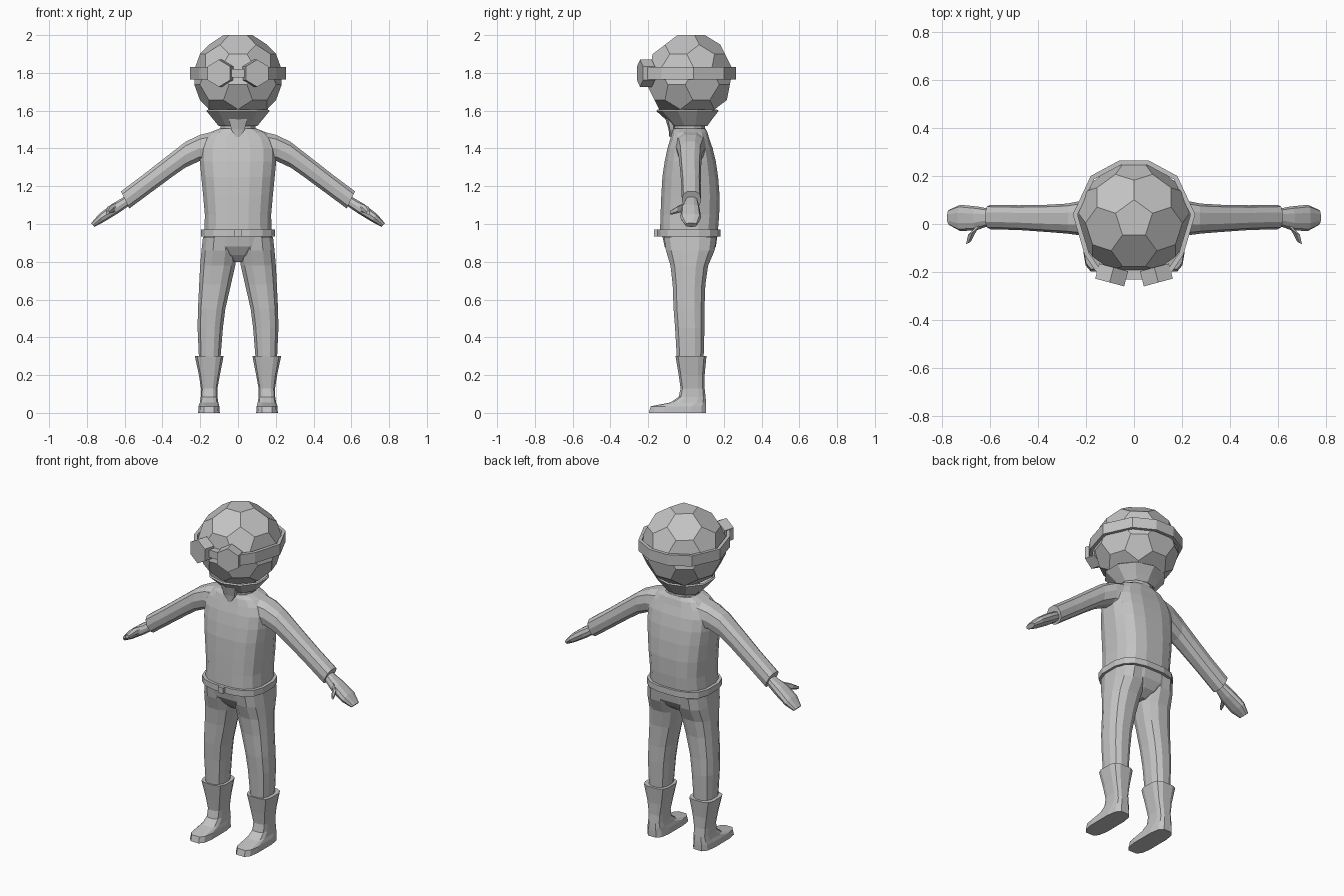
import bpy, bmesh, math
from mathutils import Vector, Matrix

cube = bpy.data.objects.get("Cube")
if cube:
    bpy.data.objects.remove(cube, do_unlink=True)

grey = bpy.data.materials.new("plain_grey")
grey.use_nodes = True
tone = (0.55, 0.55, 0.55, 1)
grey.diffuse_color = tone
grey.node_tree.nodes["Principled BSDF"].inputs["Base Color"].default_value = tone


def finish(name, bm, mirror=False, thickness=0):
    """Turn a bmesh into a named object, with optional wall and mirror."""
    bmesh.ops.recalc_face_normals(bm, faces=bm.faces)
    mesh = bpy.data.meshes.new(name)
    bm.to_mesh(mesh)
    bm.free()
    mesh.materials.append(grey)
    obj = bpy.data.objects.new(name, mesh)
    bpy.context.collection.objects.link(obj)
    if thickness:
        wall = obj.modifiers.new("wall", 'SOLIDIFY')
        wall.thickness = thickness
        wall.offset = -1
    if mirror:
        obj.modifiers.new("mirror", 'MIRROR')
    return obj


def loft(name, rings, sides=12, square=2.5, caps=True, **options):
    """Skin rings given as (centre, half axis, other half axis)."""
    bm = bmesh.new()
    loops = []
    for centre, u, v in rings:
        loop = []
        for i in range(sides):
            angle = math.tau * (i + 0.5) / sides
            c, s = math.cos(angle), math.sin(angle)
            c = math.copysign(abs(c) ** (2 / square), c)
            s = math.copysign(abs(s) ** (2 / square), s)
            loop.append(bm.verts.new(centre + u * c + v * s))
        loops.append(loop)
    for low, high in zip(loops, loops[1:]):
        for i in range(sides):
            j = (i + 1) % sides
            bm.faces.new((low[i], low[j], high[j], high[i]))
    if caps:
        bm.faces.new(loops[0])
        bm.faces.new(loops[-1])
    return finish(name, bm, **options)


def span(ax, az, bx, bz, front, back):
    """Ring stretched between two outline points and two depths."""
    a, b = Vector((ax, 0, az)), Vector((bx, 0, bz))
    centre = (a + b) / 2 + Vector((0, (front + back) / 2, 0))
    return centre, (b - a) / 2, Vector((0, (back - front) / 2, 0))


def level(z, inner, outer, front, back):
    return span(inner, z, outer, z, front, back)


def middle(z, half, front, back):
    return level(z, -half, half, front, back)


def box(name, size, location):
    bm = bmesh.new()
    bmesh.ops.create_cube(bm, size=1)
    bmesh.ops.scale(bm, vec=size, verts=bm.verts)
    bmesh.ops.translate(bm, vec=location, verts=bm.verts)
    return finish(name, bm)


# Head: a ball of pentagons and hexagons, cut from an icosahedron
ico = bmesh.new()
bmesh.ops.create_icosphere(ico, subdivisions=1, radius=0.2717)
ball = bmesh.new()
for edge in ico.edges:
    a, b = (v.co for v in edge.verts)
    for t in (1 / 3, 2 / 3):
        ball.verts.new(a.lerp(b, t))
ico.free()
bmesh.ops.convex_hull(ball, input=ball.verts)
bmesh.ops.dissolve_limit(ball, angle_limit=0.03, verts=ball.verts, edges=ball.edges)
bmesh.ops.transform(ball, verts=ball.verts,
                    matrix=Matrix.Translation((0, 0.02, 1.778)) @ Matrix.Rotation(math.pi / 2, 4, 'Z'))
finish("head", ball)

# Goggles: strap, two six-sided lenses and a bridge
half_strap = [(0.15, -0.21), (0.205, -0.13), (0.255, 0.04), (0.18, 0.2), (0.06, 0.265)]
path = half_strap + [(-x, y) for x, y in reversed(half_strap)]
bm = bmesh.new()
columns = [[bm.verts.new((x, y, z)) for z in (1.765, 1.83)] for x, y in path]
for (a, b), (c, d) in zip(columns, columns[1:]):
    bm.faces.new((a, c, d, b))
strap = finish("goggle_strap", bm, thickness=0.02)
# keep the outer side at the path and thicken inwards
outward = strap.data.polygons[0].normal.x > 0
strap.modifiers["wall"].offset = -1 if outward else 1

bm = bmesh.new()
bmesh.ops.create_cone(bm, cap_ends=True, segments=6, radius1=0.072, radius2=0.072, depth=0.065)
bmesh.ops.transform(bm, verts=bm.verts,
                    matrix=Matrix.Translation((0.093, -0.212, 1.798))
                    @ Matrix.Rotation(math.radians(15), 4, 'Z')
                    @ Matrix.Rotation(math.pi / 2, 4, 'X'))
finish("goggle_lens", bm, mirror=True)
box("goggle_bridge", (0.08, 0.04, 0.045), (0, -0.21, 1.798))

# Neck, flared collar and the small pointed flap on its front
loft("neck", [middle(1.45, 0.11, -0.075, 0.115), middle(1.5, 0.095, -0.065, 0.105),
              middle(1.6, 0.095, -0.06, 0.1)], square=2)
loft("collar", [middle(1.525, 0.1, -0.065, 0.105), middle(1.56, 0.13, -0.1, 0.13),
                middle(1.605, 0.168, -0.15, 0.165)],
     sides=10, square=2, caps=False, thickness=0.01)
loft("collar_flap", [middle(1.46, 0.012, -0.088, -0.07), middle(1.5, 0.04, -0.092, -0.06),
                     middle(1.56, 0.055, -0.11, -0.05)], sides=6)

# Jacket body
loft("torso", [
    middle(0.95, 0.18, -0.14, 0.17),
    middle(1.05, 0.178, -0.137, 0.178),
    middle(1.15, 0.187, -0.133, 0.18),
    middle(1.25, 0.197, -0.127, 0.172),
    middle(1.33, 0.205, -0.115, 0.16),
    middle(1.4, 0.205, -0.1, 0.143),
    middle(1.45, 0.185, -0.085, 0.125),
    middle(1.485, 0.15, -0.075, 0.115),
    middle(1.505, 0.1, -0.065, 0.105),
], sides=16, square=2.8)

# Sleeves and hands
loft("sleeve", [
    span(0.12, 1.495, 0.15, 1.32, -0.06, 0.11),
    span(0.2, 1.475, 0.205, 1.33, -0.05, 0.1),
    span(0.275, 1.44, 0.28, 1.295, -0.04, 0.085),
    span(0.385, 1.355, 0.345, 1.25, -0.033, 0.08),
    span(0.5, 1.265, 0.46, 1.165, -0.025, 0.078),
    span(0.62, 1.175, 0.575, 1.08, -0.022, 0.08),
], sides=10, mirror=True)
loft("hand", [
    span(0.595, 1.15, 0.57, 1.1, 0, 0.06),
    span(0.67, 1.105, 0.635, 1.055, -0.025, 0.073),
    span(0.735, 1.055, 0.71, 1.01, -0.03, 0.08),
    span(0.778, 1.005, 0.758, 0.985, -0.005, 0.06),
], sides=10, mirror=True)
thumb_path = [(0.635, 0, 1.09), (0.672, -0.035, 1.08), (0.69, -0.08, 1.06)]
loft("thumb", [(Vector(p), Vector((r, -r / 2, 0)), Vector((0, 0, r)))
               for p, r in zip(thumb_path, (0.024, 0.02, 0.011))],
     sides=6, mirror=True)

# Belt and buckle
loft("belt", [middle(0.935, 0.198, -0.155, 0.185), middle(0.972, 0.198, -0.155, 0.185)],
     sides=16, square=2.8)
box("belt_buckle", (0.036, 0.025, 0.036), (0, -0.156, 0.953))

# Trousers
loft("pelvis", [
    middle(0.8, 0.03, -0.05, 0.08),
    middle(0.835, 0.1, -0.085, 0.13),
    middle(0.88, 0.185, -0.115, 0.16),
    middle(0.95, 0.183, -0.13, 0.17),
], sides=16, square=2.8)
loft("trouser_leg", [
    level(0.93, 0.002, 0.188, -0.12, 0.165),
    level(0.86, 0.002, 0.196, -0.11, 0.155),
    level(0.78, 0.012, 0.203, -0.085, 0.12),
    level(0.68, 0.035, 0.208, -0.073, 0.105),
    level(0.55, 0.065, 0.214, -0.068, 0.1),
    level(0.45, 0.078, 0.216, -0.06, 0.1),
    level(0.28, 0.092, 0.208, -0.05, 0.095),
], mirror=True)

# Boots
loft("boot", [
    level(0.3, 0.075, 0.23, -0.057, 0.11),
    level(0.2, 0.095, 0.208, -0.04, 0.1),
    level(0.13, 0.108, 0.197, -0.03, 0.1),
    level(0.085, 0.108, 0.198, -0.04, 0.105),
    level(0.055, 0.103, 0.203, -0.085, 0.108),
    level(0.035, 0.098, 0.21, -0.19, 0.11),
    level(0, 0.095, 0.212, -0.2, 0.11),
], square=3.5, mirror=True)
